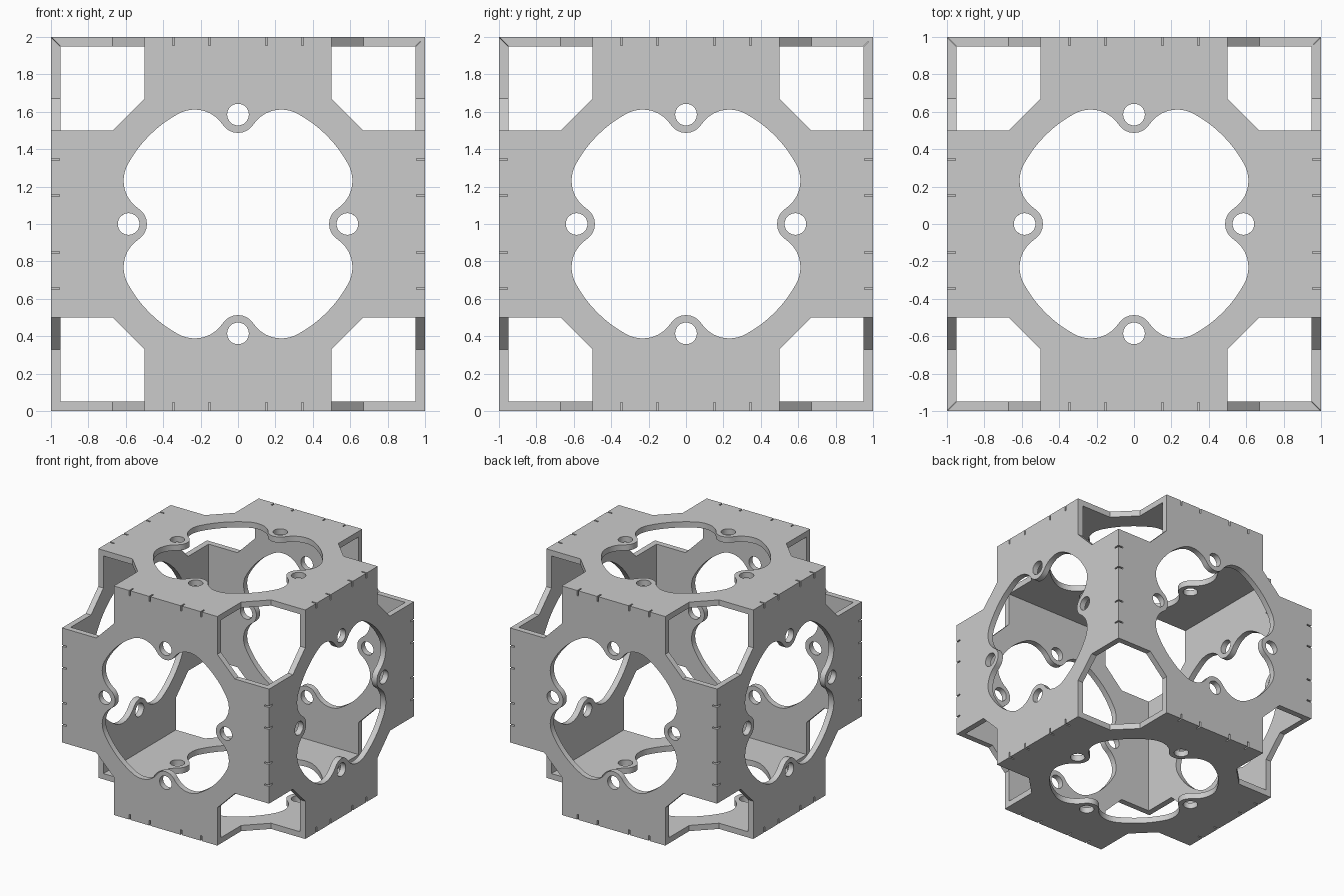
import bpy, bmesh
from math import atan2, cos, sin, sqrt, pi
from mathutils import Vector, Matrix

cube = bpy.data.objects.get("Cube")
if cube:
    bpy.data.objects.remove(cube, do_unlink=True)

THICK = 0.05
BOSS_X, BOSS_R, SCREW_R = 0.585, 0.098, 0.058
OPENING_R, FILLET_R = 0.67, 0.18

grey = bpy.data.materials.new("plain grey")
grey.use_nodes = True
colour = (0.6, 0.6, 0.6, 1)
grey.diffuse_color = colour
grey.node_tree.nodes["Principled BSDF"].inputs["Base Color"].default_value = colour


def arc(centre, radius, start, end, steps):
    angles = [start + (end - start) * i / steps for i in range(steps + 1)]
    return [Vector((centre[0] + radius * cos(a), centre[1] + radius * sin(a))) for a in angles]


def four_fold(points):
    """Repeat a quarter of a closed outline around the centre."""
    return [Matrix.Rotation(k * pi / 2, 2) @ p for k in range(4) for p in points]


def outer_quarter():
    """One arm of the cross with its narrow edge slits and chamfered roots."""
    pts = [(0.67, -0.5), (1, -0.5)]
    for y in (-0.345, -0.153, 0.153, 0.345):
        lo, hi = y - 0.006, y + 0.006
        pts += [(1, lo), (0.955, lo), (0.955, hi), (1, hi)]
    pts += [(1, 0.5), (0.67, 0.5)]
    return [Vector(p) for p in pts]


def opening_quarter():
    """Screw boss blended by tangent fillets into the large round opening."""
    reach, gap = OPENING_R - FILLET_R, FILLET_R + BOSS_R
    cx = (reach**2 - gap**2 + BOSS_X**2) / (2 * BOSS_X)
    cy = sqrt(reach**2 - cx**2)
    outer = atan2(cy, cx)
    inner = atan2(cy, BOSS_X - cx)
    pts = arc((cx, -cy), FILLET_R, -outer, inner, 12)
    pts += arc((BOSS_X, 0), BOSS_R, pi + inner, pi - inner, 8)[1:]
    pts += arc((cx, cy), FILLET_R, -inner, outer, 12)[1:]
    pts += arc((0, 0), OPENING_R, outer, pi / 2 - outer, 8)[1:-1]
    return pts


def plate_mesh():
    """Filled profile, extruded, with its arm ends mitred."""
    curve = bpy.data.curves.new("plate_profile", "CURVE")
    curve.dimensions = "2D"
    curve.fill_mode = "BOTH"
    curve.extrude = THICK / 2
    loops = [four_fold(outer_quarter()), four_fold(opening_quarter())]
    for k in range(4):
        centre = Matrix.Rotation(k * pi / 2, 2) @ Vector((BOSS_X, 0))
        loops.append(arc(centre, SCREW_R, 0, 2 * pi, 32)[:-1])
    for loop in loops:
        spline = curve.splines.new("POLY")
        spline.points.add(len(loop) - 1)
        for point, p in zip(spline.points, loop):
            point.co = (p.x, p.y, 0, 1)
        spline.use_cyclic_u = True
    temp = bpy.data.objects.new("plate_profile", curve)
    bpy.context.collection.objects.link(temp)
    bpy.context.view_layer.update()
    mesh = bpy.data.meshes.new_from_object(
        temp.evaluated_get(bpy.context.evaluated_depsgraph_get()))
    bpy.data.objects.remove(temp, do_unlink=True)
    bpy.data.curves.remove(curve)

    bm = bmesh.new()
    bm.from_mesh(mesh)
    bmesh.ops.remove_doubles(bm, verts=bm.verts, dist=1e-4)
    limit = 1 - THICK
    for v in bm.verts:
        if v.co.z < 0:
            v.co.x = max(-limit, min(limit, v.co.x))
            v.co.y = max(-limit, min(limit, v.co.y))
    bmesh.ops.remove_doubles(bm, verts=bm.verts, dist=1e-4)
    bmesh.ops.dissolve_degenerate(bm, edges=bm.edges, dist=1e-5)
    bmesh.ops.recalc_face_normals(bm, faces=bm.faces)
    bm.to_mesh(mesh)
    bm.free()
    mesh.materials.clear()
    mesh.materials.append(grey)
    return mesh


# Six identical plates closing into a cube shell
plate = plate_mesh()
plate.name = "plate"
sides = {
    "front_plate": (0, -1, 0), "back_plate": (0, 1, 0),
    "left_plate": (1, 0, 0), "right_plate": (-1, 0, 0),
    "top_plate": (0, 0, 1), "bottom_plate": (0, 0, -1),
}
bpy.ops.object.select_all(action="DESELECT")
for name, direction in sides.items():
    normal = Vector(direction)
    obj = bpy.data.objects.new(name, plate.copy())
    bpy.context.collection.objects.link(obj)
    obj.rotation_euler = normal.to_track_quat("Z", "Y").to_euler()
    obj.location = normal * (1 - THICK / 2) + Vector((0, 0, 1))
    obj.select_set(True)
    bpy.context.view_layer.objects.active = obj
bpy.ops.object.shade_smooth_by_angle(angle=pi / 6)
bpy.data.meshes.remove(plate)
